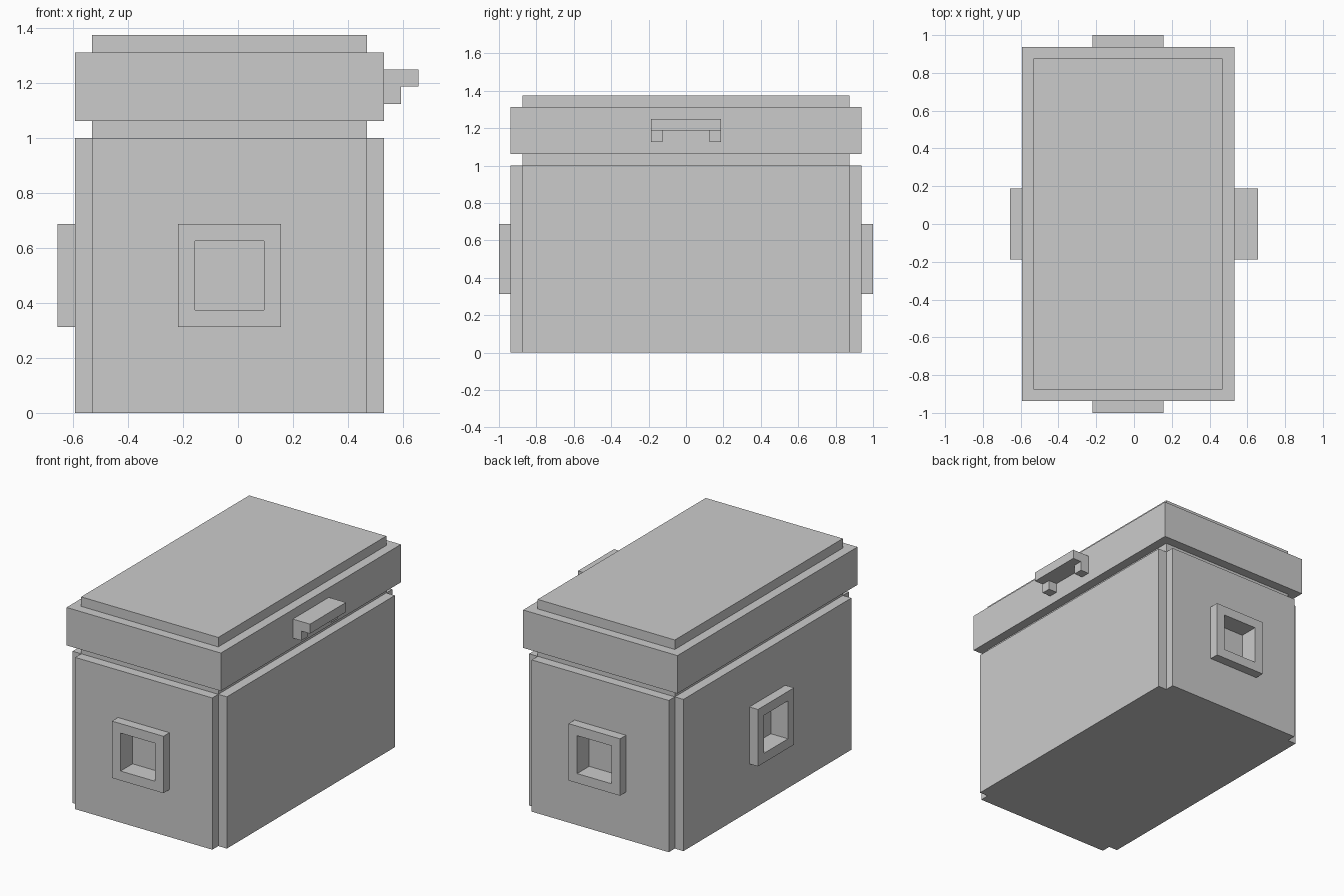
import bpy
import bmesh
from math import pi
from mathutils import Matrix, Vector

default_cube = bpy.data.objects.get("Cube")
if default_cube:
    bpy.data.objects.remove(default_cube, do_unlink=True)

U = 1 / 16            # building unit
CX = -U / 2           # centre line of the chest body

grey = bpy.data.materials.new("plain grey")
grey.use_nodes = True
colour = (0.6, 0.6, 0.6, 1)
grey.diffuse_color = colour
grey.node_tree.nodes["Principled BSDF"].inputs["Base Color"].default_value = colour


def finish(name, bm):
    bmesh.ops.recalc_face_normals(bm, faces=bm.faces)
    mesh = bpy.data.meshes.new(name)
    bm.to_mesh(mesh)
    bm.free()
    mesh.materials.append(grey)
    obj = bpy.data.objects.new(name, mesh)
    bpy.context.collection.objects.link(obj)
    return obj


def box(name, centre, size):
    """Box with centre and size given in building units, relative to the body."""
    bm = bmesh.new()
    place = Matrix.Translation(Vector(centre) * U + Vector((CX, 0, 0)))
    bmesh.ops.create_cube(bm, size=1, matrix=place @ Matrix.Diagonal((*[s * U for s in size], 1)))
    return finish(name, bm)


def window_plate(name, width, height, hole, inner, outer, turn):
    """Upright plate with a square opening, facing -y before it is turned about z."""
    bm = bmesh.new()
    corners = [(-1, -1), (1, -1), (1, 1), (-1, 1)]

    def loop(w, h, depth):
        return [bm.verts.new((x * w * U / 2, -depth * U, (8 + z * h / 2) * U)) for x, z in corners]

    rings = [loop(width, height, inner), loop(width, height, outer),
             loop(hole, hole, outer), loop(hole, hole, inner)]
    for a, b in zip(rings, rings[1:] + rings[:1]):
        for i in range(4):
            j = (i + 1) % 4
            bm.faces.new((a[i], a[j], b[j], b[i]))
    bm.transform(Matrix.Translation((CX, 0, 0)) @ Matrix.Rotation(turn, 4, 'Z'))
    return finish(name, bm)


# Inner body, showing at the notched corners and below the lid
box("inner_body", (0, 0, 8.5), (16, 28, 17))

# Wall panels with framed square openings on three sides
for side, turn, width, depth in (("front", 0, 16, 14), ("back", pi, 16, 14), ("right", -pi / 2, 28, 8)):
    window_plate(side + "_panel", width, 16, 4, depth, depth + 1, turn)
    window_plate(side + "_window_frame", 6, 6, 4, depth + 1, depth + 2, turn)

# Plain panel on the handle side
box("left_panel", (8.5, 0, 8), (1, 28, 16))

# Lid with raised top
box("lid", (0, 0, 19), (18, 30, 4))
box("lid_top", (0, 0, 21.5), (16, 28, 1))

# Lid handle: bar with two short feet
box("handle_bar", (10, 0, 19.5), (2, 6, 1))
for name, s in (("front", -1), ("back", 1)):
    box("handle_foot_" + name, (9.5, s * 2.5, 18.5), (1, 1, 1))
